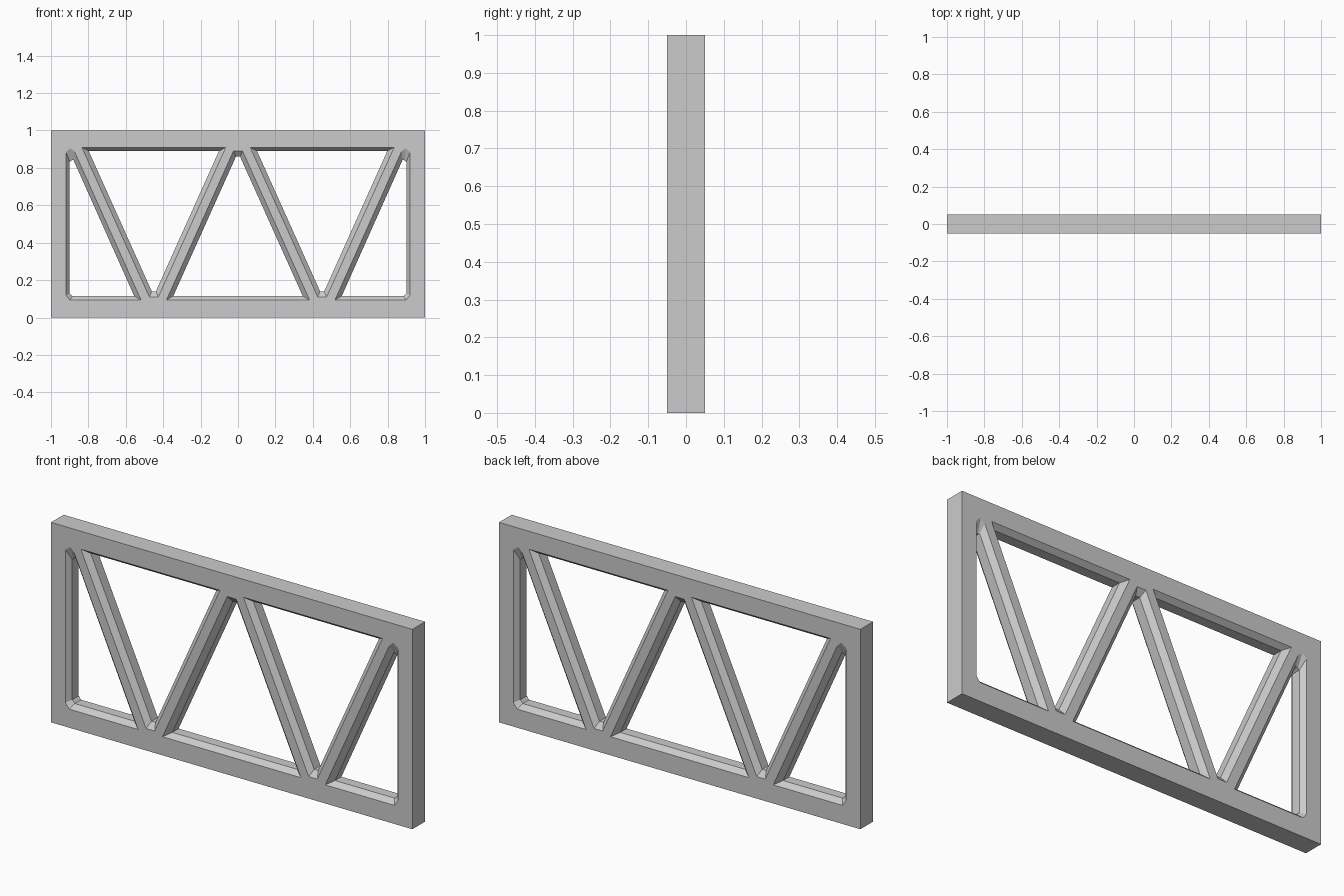
import bpy, bmesh

if "Cube" in bpy.data.objects:
    bpy.data.objects.remove(bpy.data.objects["Cube"])

# Each opening: outline on the panel faces, outline at the middle of the panel
END_BAY = ([(-.92, .12), (-.90, .093), (-.518, .093), (-.873, .885), (-.895, .905), (-.92, .885)],
           [(-.90, .13), (-.885, .115), (-.555, .115), (-.881, .845), (-.892, .838), (-.90, .832)])
HANGING_BAY = ([(-.835, .91), (-.474, .11), (-.426, .11), (-.065, .91)],
               [(-.798, .89), (-.461, .14), (-.439, .14), (-.102, .89)])
CENTRE_BAY = ([(-.383, .093), (.383, .093), (.0245, .89), (-.0245, .89)],
              [(-.346, .115), (.346, .115), (.011, .86), (-.011, .86)])


def make_object(name, bm):
    bmesh.ops.recalc_face_normals(bm, faces=bm.faces[:])
    mesh = bpy.data.meshes.new(name)
    bm.to_mesh(mesh)
    bm.free()
    obj = bpy.data.objects.new(name, mesh)
    bpy.context.collection.objects.link(obj)
    return obj


def add_opening(bm, outer, inner, sx=1):
    """Chamfered hole shape lofted through the panel thickness."""
    layers = [(-.06, outer), (-.05, outer), (-.025, inner),
              (.025, inner), (.05, outer), (.06, outer)]
    rings = [[bm.verts.new((sx * x, y, z)) for x, z in pts] for y, pts in layers]
    n = len(outer)
    for a, b in zip(rings, rings[1:]):
        for i in range(n):
            j = (i + 1) % n
            bm.faces.new((a[i], a[j], b[j], b[i]))
    bm.faces.new(rings[0])
    bm.faces.new(rings[-1])


# Solid panel
bm = bmesh.new()
bmesh.ops.create_cube(bm, size=1)
for v in bm.verts:
    v.co = (v.co.x * 2, v.co.y * .1, v.co.z + .5)
truss = make_object("truss_frame", bm)

# Five openings that leave the frame and diagonal struts
bm = bmesh.new()
for sx in (1, -1):
    add_opening(bm, *END_BAY, sx)
    add_opening(bm, *HANGING_BAY, sx)
add_opening(bm, *CENTRE_BAY)
cutter = make_object("opening_cutter", bm)
cutter.hide_render = True

# Cut the openings, then drop the cutter
mod = truss.modifiers.new("openings", 'BOOLEAN')
mod.operation = 'DIFFERENCE'
mod.solver = 'EXACT'
mod.object = cutter
bpy.context.view_layer.objects.active = truss
bpy.ops.object.modifier_apply(modifier=mod.name)
bpy.data.objects.remove(cutter)
